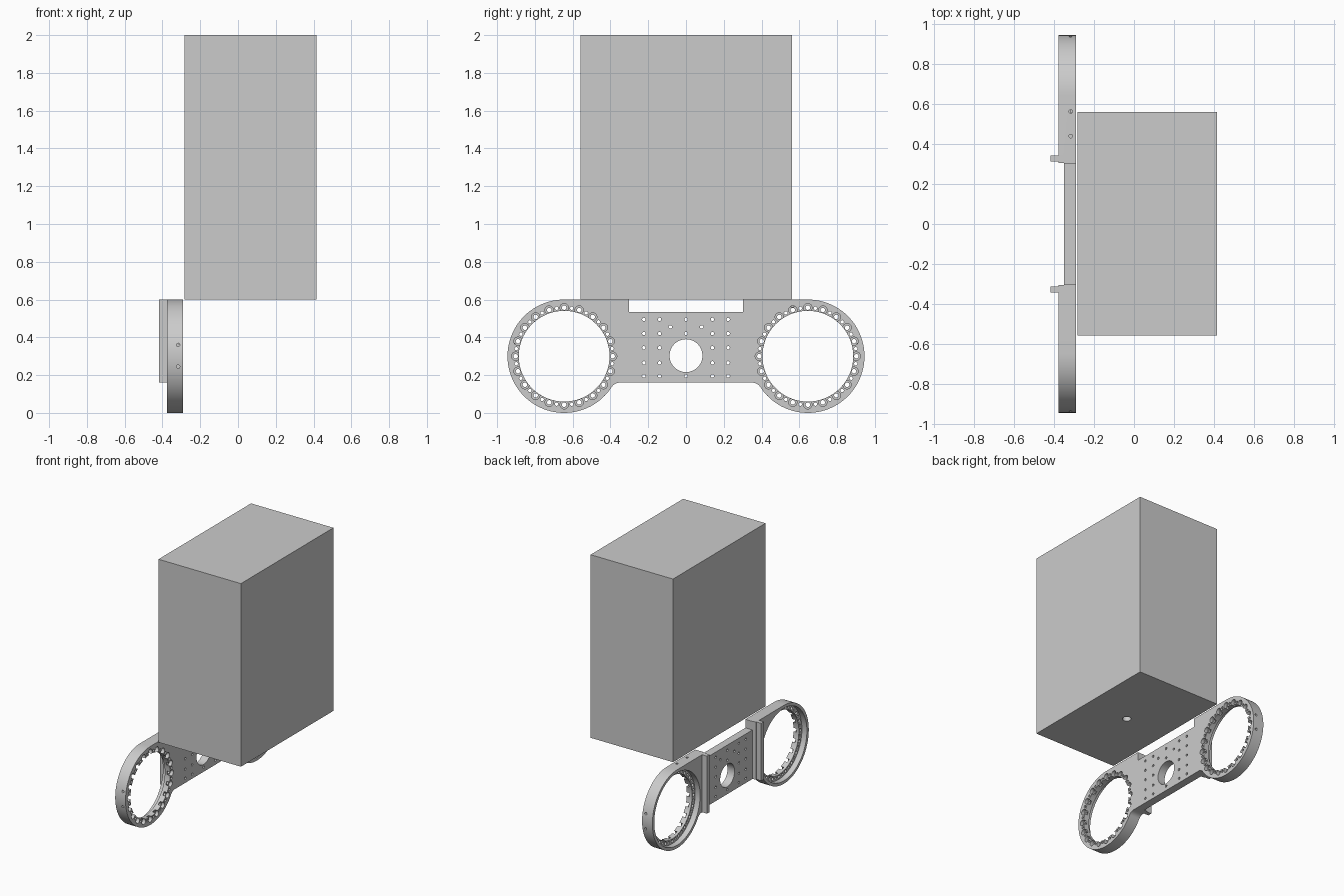
import bpy
import bmesh
from math import pi, sin, cos, sqrt, atan2, radians
from mathutils import Matrix, Vector

default_cube = bpy.data.objects.get("Cube")
if default_cube:
    bpy.data.objects.remove(default_cube, do_unlink=True)

GREY = bpy.data.materials.new("light grey metal")
GREY.use_nodes = True
GREY.diffuse_color = (0.6, 0.6, 0.6, 1)
GREY.node_tree.nodes["Principled BSDF"].inputs["Base Color"].default_value = (0.6, 0.6, 0.6, 1)

FRONT, BACK = -0.29, -0.377      # plate faces along x
RING_Y, RING_Z, RING_R = 0.645, 0.3, 0.3
FLOOR, TOP, NOTCH = 0.16, 0.6, 0.535
TURN = {"X": Matrix.Rotation(pi / 2, 4, "Y"),
        "Y": Matrix.Rotation(pi / 2, 4, "X"),
        "Z": Matrix.Identity(4)}


def make_object(name, bm):
    bmesh.ops.recalc_face_normals(bm, faces=bm.faces)
    mesh = bpy.data.meshes.new(name)
    bm.to_mesh(mesh)
    bm.free()
    mesh.materials.append(GREY)
    obj = bpy.data.objects.new(name, mesh)
    bpy.context.collection.objects.link(obj)
    return obj


def add_box(bm, low, high):
    low, high = Vector(low), Vector(high)
    size = Matrix.Diagonal((*(high - low), 1))
    bmesh.ops.create_cube(bm, size=1, matrix=Matrix.Translation((low + high) / 2) @ size)


def add_rod(bm, centre, radius, length, axis="X", segments=16):
    bmesh.ops.create_cone(bm, cap_ends=True, segments=segments, radius1=radius,
                          radius2=radius, depth=length,
                          matrix=Matrix.Translation(centre) @ TURN[axis])


def cut(target, bm):
    """Subtract a cutter mesh from the target, then discard the cutter."""
    cutter = make_object("cutter", bm)
    cutter.hide_render = True
    mod = target.modifiers.new("cut", "BOOLEAN")
    mod.operation, mod.solver, mod.object = "DIFFERENCE", "EXACT", cutter
    bpy.context.view_layer.objects.active = target
    bpy.ops.object.modifier_apply(modifier=mod.name)
    bpy.data.objects.remove(cutter, do_unlink=True)


def arc(cy, cz, r, start, end, steps):
    angles = [start + (end - start) * i / steps for i in range(steps + 1)]
    return [(cy + r * cos(a), cz + r * sin(a)) for a in angles]


# Plate outline: one half, from the notch round the ring to the lower fillet
fillet = 0.05
drop = RING_Z - (FLOOR - fillet)
run = sqrt((RING_R + fillet) ** 2 - drop ** 2)
tangent = atan2(-drop, -run)
half = [(0.303, NOTCH), (0.303, TOP)]
half += arc(RING_Y, RING_Z, RING_R, pi / 2, tangent, 64)
half += arc(RING_Y - run, FLOOR - fillet, fillet, tangent + pi, pi / 2, 8)[1:]
outline = half + [(-y, z) for y, z in reversed(half)]

bm = bmesh.new()
face = bm.faces.new([bm.verts.new((BACK, y, z)) for y, z in outline])
grown = bmesh.ops.extrude_face_region(bm, geom=[face])
bmesh.ops.translate(bm, vec=(FRONT - BACK, 0, 0),
                    verts=[v for v in grown["geom"] if isinstance(v, bmesh.types.BMVert)])
plate = make_object("side_plate", bm)

# Thinner middle section
bm = bmesh.new()
add_box(bm, (-0.5, -0.306, 0.05), (-0.35, 0.306, 0.7))
cut(plate, bm)

# Ring openings, with a wider recess behind the front lip
for radius, low, high in ((0.24, -0.5, -0.2), (0.277, -0.5, -0.335)):
    bm = bmesh.new()
    for side in (-1, 1):
        add_rod(bm, ((low + high) / 2, side * RING_Y, RING_Z), radius, high - low, segments=96)
    cut(plate, bm)

# Counterbores round each lip, then bolt holes and pin holes through it
bores, holes = bmesh.new(), bmesh.new()
count = 20
for side in (-1, 1):
    for i in range(count * 2):
        a = i * pi / count
        y, z = side * RING_Y + 0.257 * cos(a), RING_Z + 0.257 * sin(a)
        if i % 2 == 0:
            add_rod(bores, (FRONT, y, z), 0.022, 0.05, segments=24)
        add_rod(holes, (FRONT, y, z), 0.009 if i % 2 else 0.012, 0.3)
cut(plate, bores)
cut(plate, holes)

# Mounting holes and shaft hole in the middle
bm = bmesh.new()
rows = (0.195, 0.265, 0.345, 0.42, 0.495)
spots = [(y, z) for y in (0.14, 0.223) for z in rows] + [(0.083, 0.455)]
spots = [(s * y, z) for y, z in spots for s in (-1, 1)]
spots += [(0, z) for z in (rows[0], rows[3], rows[4])]
for y, z in spots:
    add_rod(bm, (FRONT, y, z), 0.009, 0.3)
add_rod(bm, (FRONT, 0, 0.303), 0.087, 0.3, segments=64)
cut(plate, bm)

# Set-screw holes in the rim
bm = bmesh.new()
for side in (-1, 1):
    for z in (0.245, 0.36):
        add_rod(bm, (-0.317, side * 0.945, z), 0.009, 0.08, "Y")
for y in (0.44, 0.563):
    add_rod(bm, (-0.317, y, TOP), 0.009, 0.08, "Z")
cut(plate, bm)

bpy.ops.object.select_all(action="DESELECT")
plate.select_set(True)
bpy.context.view_layer.objects.active = plate
bpy.ops.object.shade_smooth_by_angle(angle=radians(30))

# Upright ribs on the outer side of the plate
for name, side in (("front_rib", -1), ("rear_rib", 1)):
    bm = bmesh.new()
    ys = sorted((side * 0.312, side * 0.344))
    add_box(bm, (-0.418, ys[0], FLOOR), (BACK + 0.002, ys[1], TOP))
    make_object(name, bm)

# Large block with a blind hole under its centre
bm = bmesh.new()
add_box(bm, (-0.282, -0.558, TOP), (0.415, 0.56, 2.0))
block = make_object("upper_block", bm)
bm = bmesh.new()
add_rod(bm, (0.066, 0, TOP), 0.03, 0.2, "Z", 32)
cut(block, bm)
